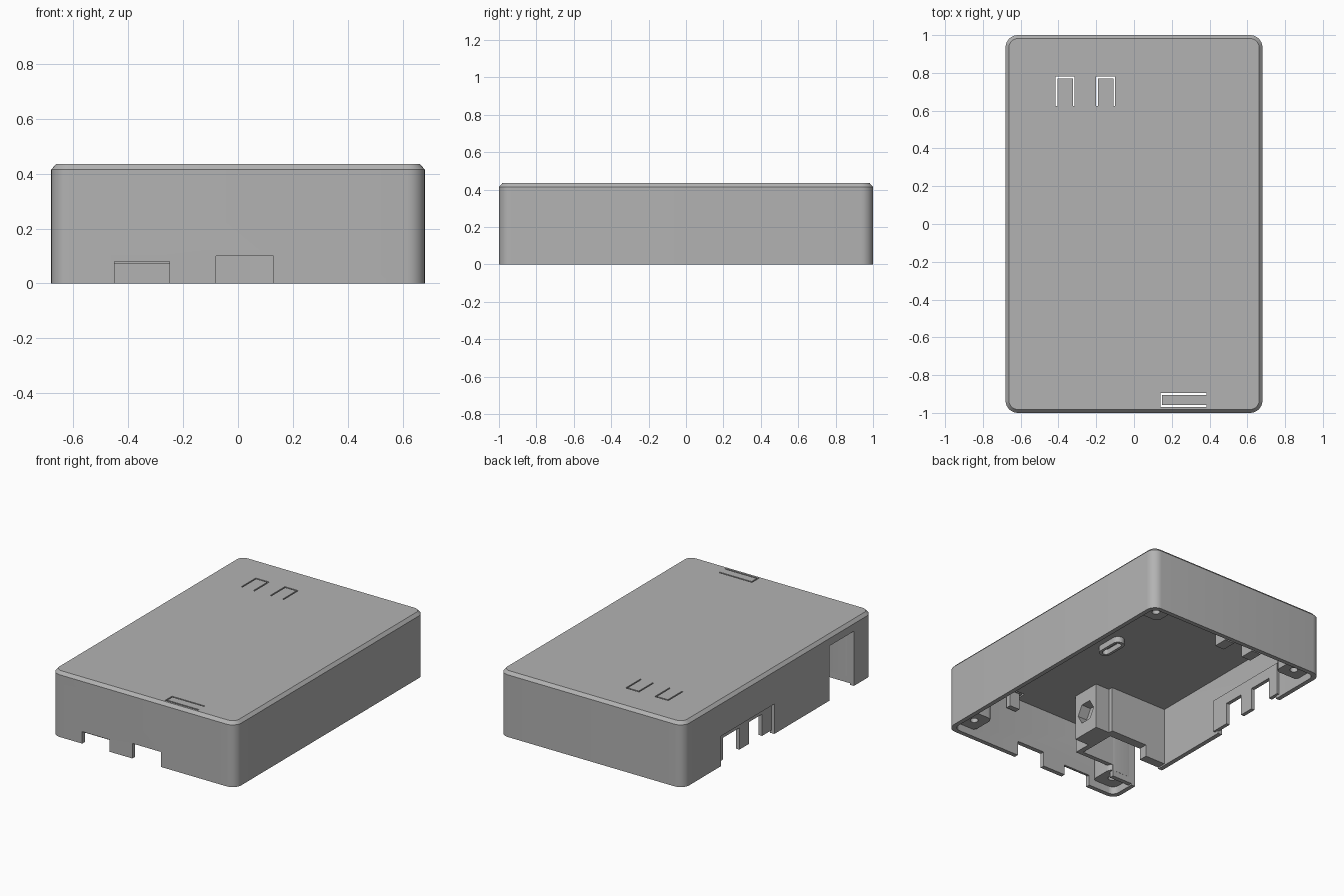
import bpy, bmesh, math
from mathutils import Matrix, Vector

if "Cube" in bpy.data.objects:
    bpy.data.objects.remove(bpy.data.objects["Cube"])

W, D, H = 0.68, 1.0, 0.435      # half width, half depth, height
WALL, CEIL = 0.03, 0.4

grey = bpy.data.materials.new("matte_grey")
grey.use_nodes = True
colour = (0.45, 0.45, 0.45, 1)
grey.diffuse_color = colour
next(n for n in grey.node_tree.nodes if n.type == "BSDF_PRINCIPLED").inputs["Base Color"].default_value = colour


def finish(name, bm):
    bmesh.ops.recalc_face_normals(bm, faces=bm.faces)
    mesh = bpy.data.meshes.new(name)
    bm.to_mesh(mesh)
    bm.free()
    mesh.materials.append(grey)
    obj = bpy.data.objects.new(name, mesh)
    bpy.context.collection.objects.link(obj)
    return obj


def boxes(name, spans):
    """One object from boxes given as (x0, x1, y0, y1, z0, z1)."""
    bm = bmesh.new()
    for x0, x1, y0, y1, z0, z1 in spans:
        centre = Vector((x0 + x1, y0 + y1, z0 + z1)) / 2
        size = (abs(x1 - x0), abs(y1 - y0), z1 - z0, 1)
        bmesh.ops.create_cube(bm, size=1, matrix=Matrix.Translation(centre) @ Matrix.Diagonal(size))
    return finish(name, bm)


def rounded_prism(name, hx, hy, radius, levels, centre=(0, 0)):
    """Stack of rounded rectangles; levels are (z, inset)."""
    bm = bmesh.new()
    rings = []
    for z, inset in levels:
        ring = []
        for k, (sx, sy) in enumerate(((1, 1), (-1, 1), (-1, -1), (1, -1))):
            for i in range(9):
                a = math.pi / 2 * (k + i / 8)
                r = radius - inset
                ring.append(bm.verts.new((centre[0] + sx * (hx - radius) + r * math.cos(a),
                                          centre[1] + sy * (hy - radius) + r * math.sin(a), z)))
        rings.append(ring)
    for low, high in zip(rings, rings[1:]):
        for i in range(len(low)):
            j = (i + 1) % len(low)
            bm.faces.new((low[i], low[j], high[j], high[i]))
    bm.faces.new(rings[0][::-1])
    bm.faces.new(rings[-1])
    return finish(name, bm)


def cylinder(name, location, radius, depth, sides, axis="Z"):
    bm = bmesh.new()
    turn = Matrix.Rotation(math.pi / 2, 4, "Y") if axis == "X" else Matrix()
    bmesh.ops.create_cone(bm, cap_ends=True, segments=sides, radius1=radius, radius2=radius,
                          depth=depth, matrix=Matrix.Translation(location) @ turn)
    return finish(name, bm)


def cut(target, cutter):
    cutter.hide_render = True
    mod = target.modifiers.new("cut", "BOOLEAN")
    mod.operation, mod.solver, mod.object = "DIFFERENCE", "EXACT", cutter
    mod.use_self = True
    bpy.context.view_layer.objects.active = target
    bpy.ops.object.modifier_apply(modifier=mod.name)
    bpy.data.objects.remove(cutter)


# Lid shell: rounded outside, chamfered top, hollow from below
shell = rounded_prism("lid_shell", W, D, 0.065, [(0, 0), (0.415, 0), (H, 0.018)])
cut(shell, rounded_prism("cavity", W - WALL, D - WALL, 0.045, [(-0.1, 0), (CEIL, 0)]))

# Connector openings in the front and right walls
cut(shell, boxes("openings", [
    (-0.45, -0.25, -1.1, -0.985, -0.1, 0.08),
    (-0.08, 0.13, -1.1, -0.9, -0.1, 0.1),
    (-0.8, -0.6, 0.04, 0.6, -0.1, 0.2),
    (-0.8, -0.6, -0.8, -0.54, -0.1, 0.365),
]))
cut(shell, boxes("inner_opening", [(-0.45, -0.25, -0.99, -0.9, -0.1, 0.07)]))

# Thin slots that free the three press tongues
S = 0.009
for x0, x1 in ((-0.415, -0.315), (-0.2, -0.1)):
    cut(shell, boxes("slot", [(x0, x0 + S, 0.625, 0.78, 0.3, 0.5),
                              (x1 - S, x1, 0.625, 0.78, 0.3, 0.5)]))
    cut(shell, boxes("slot", [(x0, x1, 0.78 - S, 0.78, 0.3, 0.5)]))
cut(shell, boxes("slot", [(0.14, 0.385, -0.968, -0.959, 0.3, 0.5),
                          (0.14, 0.385, -0.905, -0.896, 0.3, 0.5)]))
cut(shell, boxes("slot", [(0.14, 0.14 + S, -0.968, -0.896, 0.3, 0.5)]))

# Inner panel with two notches behind the recessed opening
panel = boxes("port_panel", [(-0.66, -0.635, 0.01, 0.63, 0.02, 0.24)])
cut(panel, boxes("notches", [(-0.7, -0.6, 0.38, 0.55, -0.1, 0.165),
                             (-0.7, -0.6, 0.14, 0.28, -0.1, 0.165)]))

# Posts under the press tongues
boxes("rear_button_post_right", [(-0.4, -0.33, 0.65, 0.75, 0.16, 0.41)])
boxes("rear_button_post_left", [(-0.185, -0.115, 0.65, 0.75, 0.16, 0.41)])
boxes("front_button_post", [(0.165, 0.24, -0.95, -0.913, 0.29, 0.41)])

# Screw pillars in the corners
for sx, side in ((1, "left"), (-1, "right")):
    for sy, end in ((1, "rear"), (-1, "front")):
        pillar = rounded_prism(f"screw_pillar_{end}_{side}", 0.088, 0.088, 0.035,
                               [(0.05, 0), (0.41, 0)], (sx * 0.567, sy * 0.887))
        cut(pillar, cylinder("screw_hole", (sx * 0.56, sy * 0.88, 0.1), 0.025, 0.4, 20))
        pillar.data.shade_smooth()

# Housing around the tall side opening, with a hexagonal socket at its inner end
housing = boxes("jack_housing", [(-0.66, -0.225, -0.83, -0.48, 0.01, 0.41)])
cut(housing, boxes("housing_hollow", [(-0.8, -0.26, -0.8, -0.54, -0.1, 0.365)]))
# slanted lower corner, leaving the outer end full height
cut(housing, boxes("housing_relief", [(-0.5, -0.1, -0.9, -0.4, -0.1, 0.09)]))
socket = boxes("hex_socket", [(-0.235, -0.12, -0.71, -0.51, 0.09, 0.41)])
cut(socket, cylinder("hex_hole", (-0.12, -0.61, 0.245), 0.075, 0.14, 6, "X"))

# Oval light guide ring on the ceiling
guide = rounded_prism("light_guide", 0.04, 0.1, 0.04, [(0.36, 0), (0.41, 0)], (0.13, -0.06))
cut(guide, rounded_prism("guide_hole", 0.022, 0.08, 0.022, [(0.3, 0), (0.395, 0)], (0.13, -0.06)))

# Smooth the rounded corners, keep edges crisp
for obj in bpy.context.view_layer.objects:
    obj.select_set(obj.type == "MESH" and grey.name in obj.data.materials)
bpy.context.view_layer.objects.active = shell
bpy.ops.object.shade_smooth_by_angle(angle=math.radians(30))
